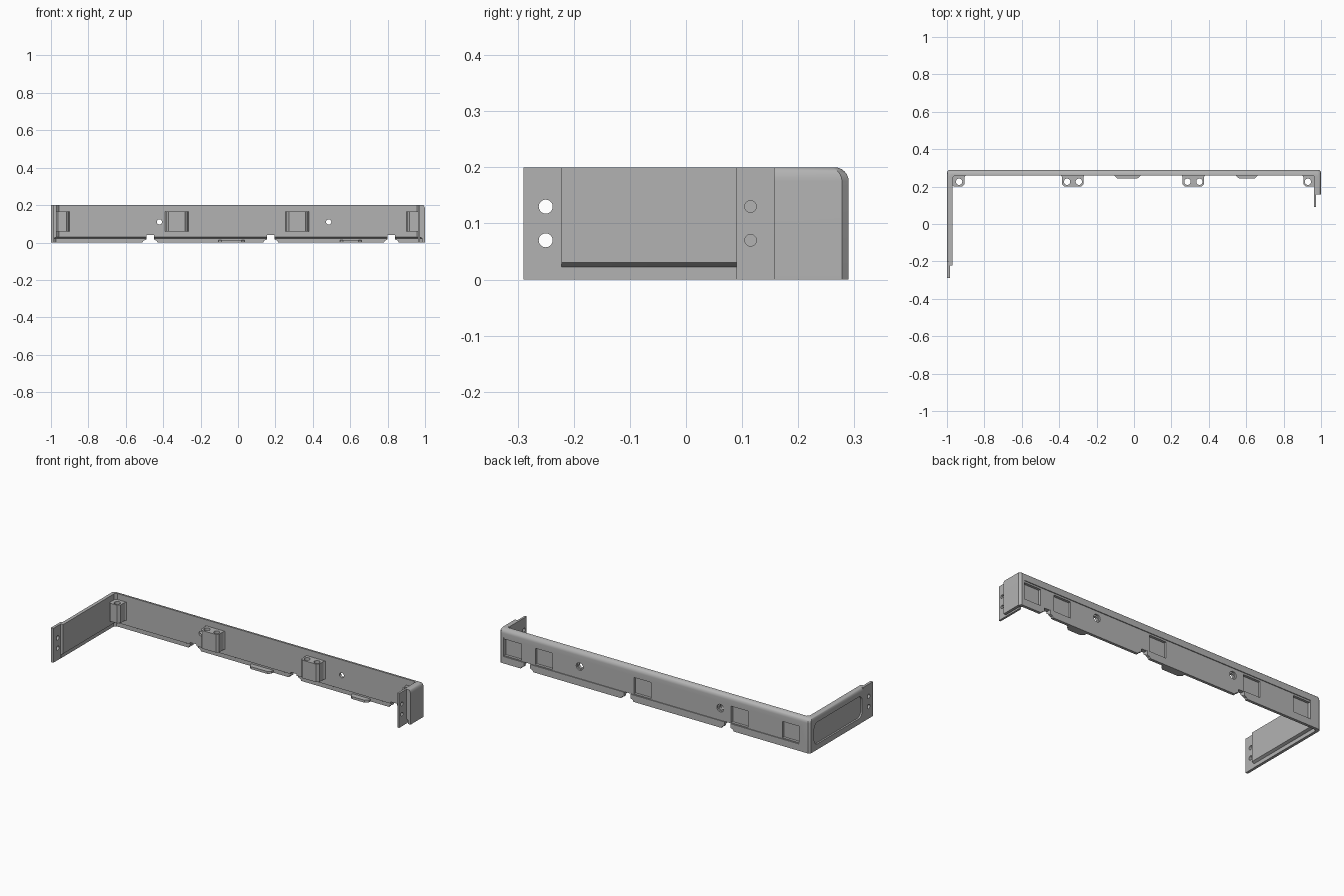
import bpy, bmesh
from math import sin, cos, pi

if "Cube" in bpy.data.objects:
    bpy.data.objects.remove(bpy.data.objects["Cube"], do_unlink=True)

grey = bpy.data.materials.new("plain grey")
grey.use_nodes = True
colour = (0.45, 0.45, 0.45, 1)
grey.diffuse_color = colour
grey.node_tree.nodes["Principled BSDF"].inputs["Base Color"].default_value = colour

BACK, HEIGHT, WALL, CORNER = 0.29, 0.2, 0.03, 0.012


def loft(name, rings):
    """Closed solid through rings of equal length."""
    bm = bmesh.new()
    rows = [[bm.verts.new(p) for p in ring] for ring in rings]
    n = len(rows[0])
    for a, b in zip(rows, rows[1:]):
        for i in range(n):
            j = (i + 1) % n
            bm.faces.new((a[i], a[j], b[j], b[i]))
    bm.faces.new(rows[0])
    bm.faces.new(rows[-1])
    bmesh.ops.recalc_face_normals(bm, faces=bm.faces)
    mesh = bpy.data.meshes.new(name)
    bm.to_mesh(mesh)
    bm.free()
    obj = bpy.data.objects.new(name, mesh)
    mesh.materials.append(grey)
    bpy.context.collection.objects.link(obj)
    return obj


def prism(name, outline, axis, lo, hi):
    """Extrude a flat outline along one axis."""
    place = {"x": lambda p, h: (h, p[0], p[1]),
             "y": lambda p, h: (p[0], h, p[1]),
             "z": lambda p, h: (p[0], p[1], h)}[axis]
    return loft(name, [[place(p, h) for p in outline] for h in (lo, hi)])


def rect(a, b, c, d, r=0.0):
    if not r:
        return [(a, c), (b, c), (b, d), (a, d)]
    centres = [(b - r, d - r), (a + r, d - r), (a + r, c + r), (b - r, c + r)]
    return [(x + r * cos((q + k / 5) * pi / 2), y + r * sin((q + k / 5) * pi / 2))
            for q, (x, y) in enumerate(centres) for k in range(6)]


def circle(x, y, r, n=20):
    return [(x + r * cos(2 * pi * k / n), y + r * sin(2 * pi * k / n)) for k in range(n)]


def cut(obj, *args):
    tool = prism("cutter", *args)
    mod = obj.modifiers.new("cut", "BOOLEAN")
    mod.operation, mod.solver, mod.object = "DIFFERENCE", "EXACT", tool
    with bpy.context.temp_override(object=obj, active_object=obj, selected_objects=[obj]):
        bpy.ops.object.modifier_apply(modifier=mod.name)
    bpy.data.objects.remove(tool, do_unlink=True)


# U-shaped wall: section (arm offset, back offset, z) with rounded top and stepped foot
arc = [k * pi / 12 for k in range(7)]
section = [(0, 0, 0)]
section += [(0.012 * (1 - cos(t)), 0.025 * (1 - cos(t)), HEIGHT + 0.012 * (sin(t) - 1)
             - 0.013 * (1 - sin(t))) for t in arc]
section += [(WALL, WALL, HEIGHT), (WALL, WALL, 0.03), (0.016, 0.016, 0.022), (0.016, 0.016, 0)]
stations = [
    lambda a, b: (a - 1, -0.222),
    lambda a, b: (a - 1, BACK - b - CORNER),
    lambda a, b: (a - 1 + CORNER, BACK - b),
    lambda a, b: (1 - a - CORNER, BACK - b),
    lambda a, b: (1 - a, BACK - b - CORNER),
    lambda a, b: (1 - a, 0.157),
]
wall = loft("wall", [[(*s(a, b), z) for a, b, z in section] for s in stations])

# Recessed band and pockets on the back, panel on the long arm
cut(wall, rect(-0.93, 0.97, 0.04, 0.15), "y", BACK - 0.005, 0.4)
for x in (0.915, 0.715, 0.08, -0.545, -0.875):
    cut(wall, rect(x - 0.055, x + 0.055, 0.045, 0.14), "y", BACK - 0.02, 0.4)
cut(wall, rect(-0.19, 0.25, 0.033, 0.16, 0.03), "x", -1.1, -0.99)

# Flared notches in the foot
for x in (-0.47, 0.175, 0.82):
    half = [(0.045, -0.01), (0.035, 0.01), (0.02, 0.016), (0.02, 0.04)]
    cut(wall, [(x + a, z) for a, z in half] + [(x - a, z) for a, z in reversed(half)],
        "y", 0.2, 0.4)

# Counterbored screw holes
for x in (-0.42, 0.485):
    cut(wall, circle(x, 0.11, 0.014), "y", 0.2, 0.4)
    cut(wall, circle(x, 0.11, 0.022), "y", BACK - 0.015, 0.4)
parts = [wall]

# Thin end flanges with two holes each
for name, x0, x1, y0, y1, hole_y, r in (
        ("long_arm_flange", -1, -0.985, -0.29, -0.2, -0.25, 0.0125),
        ("short_arm_flange", 0.962, 0.974, 0.09, 0.25, 0.115, 0.0105)):
    flange = prism(name, rect(y0, y1, 0, HEIGHT), "x", x0, x1)
    for z in (0.07, 0.13):
        cut(flange, circle(hole_y, z, r), "x", x0 - 0.1, x1 + 0.1)
    parts.append(flange)

# Bosses on the inner wall, with upright holes
for name, x0, x1, holes in (
        ("right_middle_boss", -0.385, -0.27, (-0.358, -0.295)),
        ("left_middle_boss", 0.26, 0.375, (0.286, 0.35)),
        ("right_corner_boss", -0.975, -0.905, (-0.935,)),
        ("left_corner_boss", 0.905, 0.975, (0.93,))):
    y = BACK - WALL + 0.004
    outline = [(x0 - 0.008, y), (x0, y - 0.012), (x0, 0.213), (x0 + 0.013, 0.2),
               (x1 - 0.013, 0.2), (x1, 0.213), (x1, y - 0.012), (x1 + 0.008, y)]
    boss = prism(name, outline, "z", 0.06, 0.165)
    for x in holes:
        cut(boss, circle(x, 0.226, 0.017), "z", 0, 0.3)
    parts.append(boss)

# Low tongues at the foot
for name, x in (("middle_tongue", -0.035), ("left_tongue", 0.603)):
    w = 0.07 if x < 0 else 0.058
    parts.append(prism(name, [(x - w, 0.28), (x - w, 0.258), (x - w + 0.017, 0.243),
                              (x + w - 0.017, 0.243), (x + w, 0.258), (x + w, 0.28)],
                       "z", 0, 0.014))

# Smooth the curves, keep the edges crisp
bpy.ops.object.select_all(action="DESELECT")
for part in parts:
    part.select_set(True)
bpy.context.view_layer.objects.active = wall
bpy.ops.object.shade_smooth_by_angle(angle=pi / 6)
